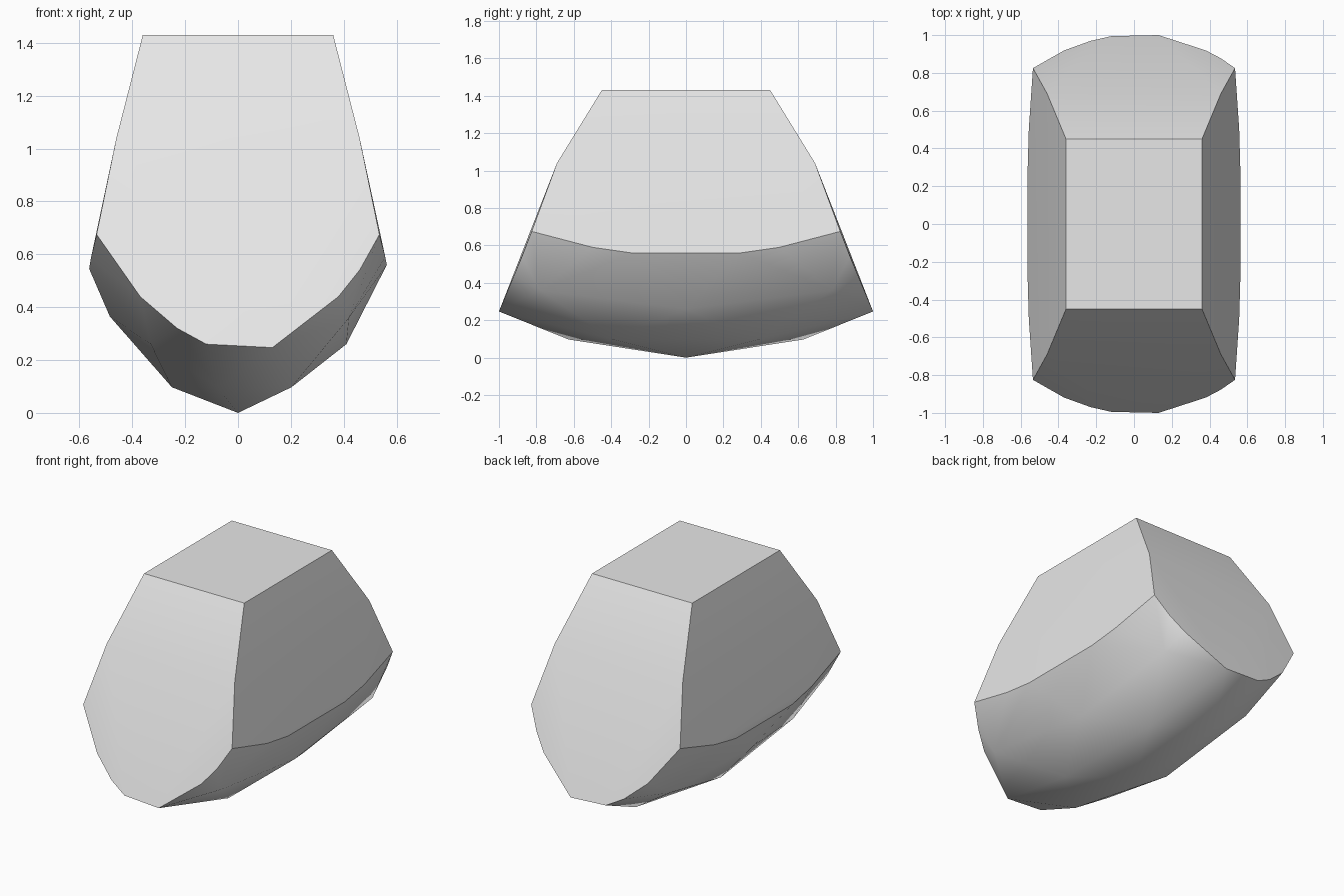
import bpy
import bmesh
import math

cube = bpy.data.objects.get("Cube")
if cube:
    bpy.data.objects.remove(cube, do_unlink=True)

# One plain grey stone colour
grey = bpy.data.materials.new("stone_grey")
grey.use_nodes = True
colour = (0.8, 0.8, 0.8, 1)
grey.diffuse_color = colour
grey.node_tree.nodes["Principled BSDF"].inputs["Base Color"].default_value = colour


def front_depth(z):
    """Depth of the sloping end facet below its middle crease."""
    return 1 - (z - 0.247) * 0.42


points = []


def both_ends(x, y, z):
    points.extend([(x, y, z), (x, -y, z)])


# Flat top and the creased, tapering upper walls
for x, y, z in ((0.36, 0.45, 1.43), (0.46, 0.69, 1.04), (0.535, 0.825, 0.675)):
    both_ends(x, y, z)
    both_ends(-x, y, z)

# Lower rims of the two end facets
for x, z in ((-0.37, 0.44), (-0.23, 0.32), (-0.12, 0.26),
             (0.13, 0.247), (0.38, 0.44), (0.46, 0.54)):
    both_ends(x, front_depth(z), z)

# Lower rims of the two side facets
for side, drop in ((1, 0), (-1, 0.015)):
    both_ends(side * 0.557, 0.5, 0.59 - drop / 2)
    both_ends(side * 0.563, 0.29, 0.56 - drop)

# Rounded underside: the lowest point, then five-sided rings
points.append((0, 0, 0))
for k in range(5):
    a = math.pi + k * math.tau / 5
    points.append((0.25 * math.cos(a), 0.66 * math.sin(a), 0.097))
points.extend([(-0.485, 0, 0.365), (0.41, 0, 0.26)])
both_ends(0.42, 0.78, 0.36)
both_ends(-0.33, 0.63, 0.26)

# Wrap the corners into one solid block
bm = bmesh.new()
for p in points:
    bm.verts.new(p)
result = bmesh.ops.convex_hull(bm, input=bm.verts)
loose = [v for v in bm.verts if not v.link_faces]
bmesh.ops.delete(bm, geom=loose, context="VERTS")
bmesh.ops.recalc_face_normals(bm, faces=bm.faces)
mesh = bpy.data.meshes.new("stone_block")
bm.to_mesh(mesh)
bm.free()

stone = bpy.data.objects.new("stone_block", mesh)
bpy.context.collection.objects.link(stone)
mesh.materials.append(grey)

# Soft facets with crisp rims
bpy.ops.object.select_all(action="DESELECT")
stone.select_set(True)
bpy.context.view_layer.objects.active = stone
bpy.ops.object.shade_smooth_by_angle(angle=math.radians(30))
